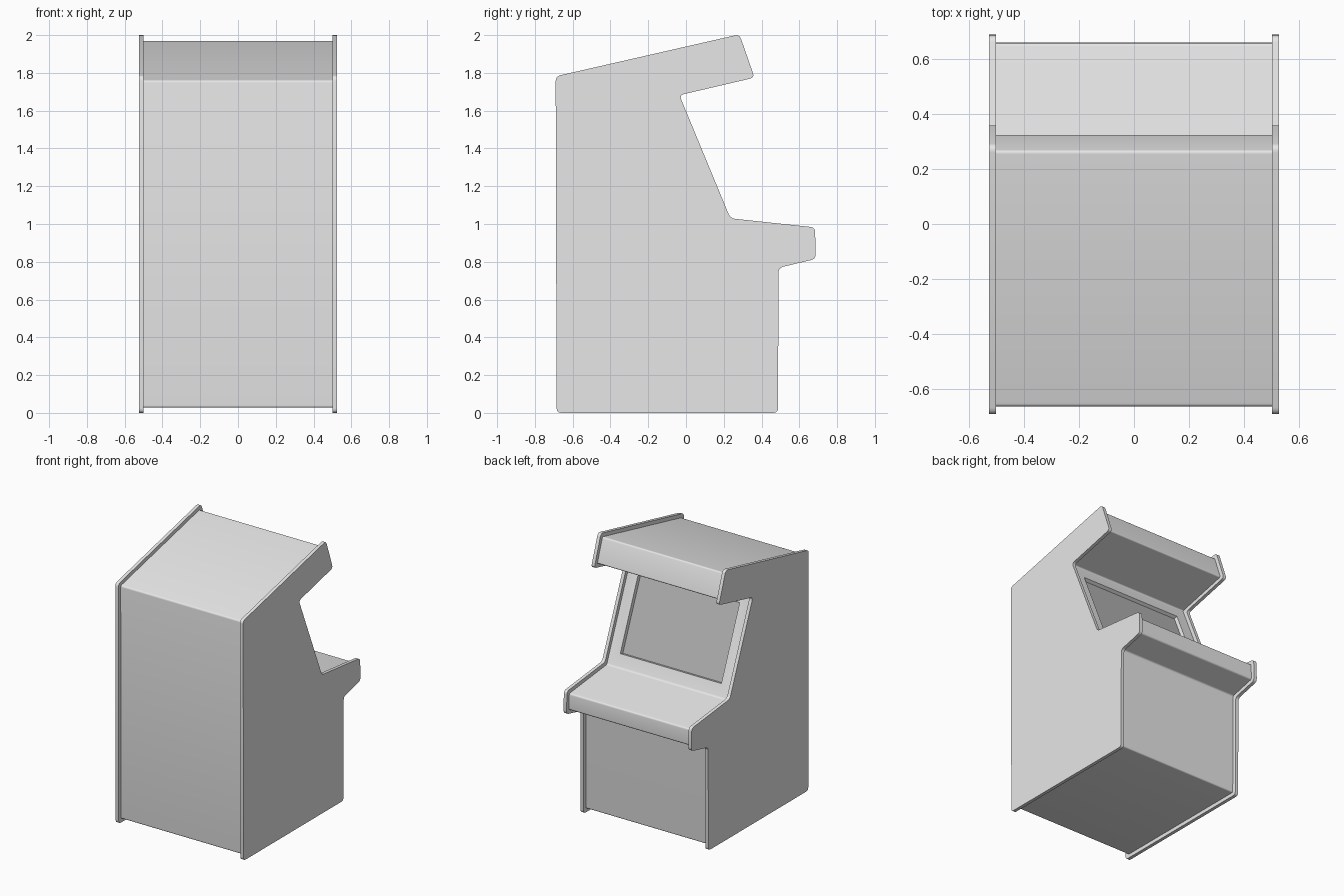
import bpy
import bmesh
from math import radians
from mathutils import Vector

cube = bpy.data.objects.get("Cube")
if cube:
    bpy.data.objects.remove(cube, do_unlink=True)


def material(name, value):
    mat = bpy.data.materials.new(name)
    mat.use_nodes = True
    colour = (value, value, value, 1)
    mat.diffuse_color = colour
    mat.node_tree.nodes["Principled BSDF"].inputs["Base Color"].default_value = colour
    return mat


light_grey = material("light grey", 0.8)
screen_grey = material("screen grey", 0.48)

# Side outline as (y, z), clockwise from the lower rear corner
OUTLINE = [Vector(p) for p in (
    (-0.685, 0), (-0.69, 1.782), (0.283, 2.004), (0.363, 1.775), (-0.035, 1.682),
    (0.235, 1.03), (0.683, 0.982), (0.687, 0.815), (0.49, 0.768), (0.487, 0))]


def inset_outline(points, distance):
    """Move every edge of a clockwise outline inwards."""
    result = []
    for i, p in enumerate(points):
        a = (p - points[i - 1]).normalized()
        b = (points[(i + 1) % len(points)] - p).normalized()
        na, nb = Vector((a.y, -a.x)), Vector((b.y, -b.x))
        result.append(p + (na + nb) * distance / (1 + na.dot(nb)))
    return result


def round_outline(points, size, steps=4):
    """Replace each corner with a short curve."""
    result = []
    for i, p in enumerate(points):
        start = p + (points[i - 1] - p).normalized() * size
        end = p + (points[(i + 1) % len(points)] - p).normalized() * size
        for k in range(steps + 1):
            t = k / steps
            result.append(start.lerp(p, t).lerp(p.lerp(end, t), t))
    return result


def prism(points, x0, x1):
    """Extrude an outline along x."""
    bm = bmesh.new()
    rings = [[bm.verts.new((x, p.x, p.y)) for p in points] for x in (x0, x1)]
    for ring in rings:
        bm.faces.new(ring)
    n = len(points)
    for i in range(n):
        j = (i + 1) % n
        bm.faces.new((rings[0][i], rings[0][j], rings[1][j], rings[1][i]))
    bmesh.ops.recalc_face_normals(bm, faces=bm.faces)
    return bm


def finish(bm, name, *mats):
    mesh = bpy.data.meshes.new(name)
    bm.to_mesh(mesh)
    bm.free()
    obj = bpy.data.objects.new(name, mesh)
    bpy.context.collection.objects.link(obj)
    for mat in mats:
        mesh.materials.append(mat)
    bpy.ops.object.select_all(action='DESELECT')
    obj.select_set(True)
    bpy.context.view_layer.objects.active = obj
    bpy.ops.object.shade_smooth_by_angle(angle=radians(35))
    return obj


# Side panels
panel = round_outline(OUTLINE, 0.025)
for side, name in ((1, "left_side_panel"), (-1, "right_side_panel")):
    finish(prism(panel, side * 0.5, side * 0.525), name, light_grey)

# Cabinet body, set in from the panel edges
bm = prism(round_outline(inset_outline(OUTLINE, 0.028), 0.012), -0.5, 0.5)

# Recessed screen in the sloping face above the controls
slope = [f for f in bm.faces if f.normal.y > 0.8
         and 1.2 < f.calc_center_median().z < 1.5]
screen = max(slope, key=lambda f: f.calc_area())
normal = screen.normal.copy()
for width in (0.085, 0.004):
    bmesh.ops.inset_region(bm, faces=[screen], thickness=width, use_even_offset=True)
bmesh.ops.translate(bm, verts=screen.verts[:], vec=normal * -0.025)
screen.material_index = 1
finish(bm, "cabinet_body", light_grey, screen_grey)
